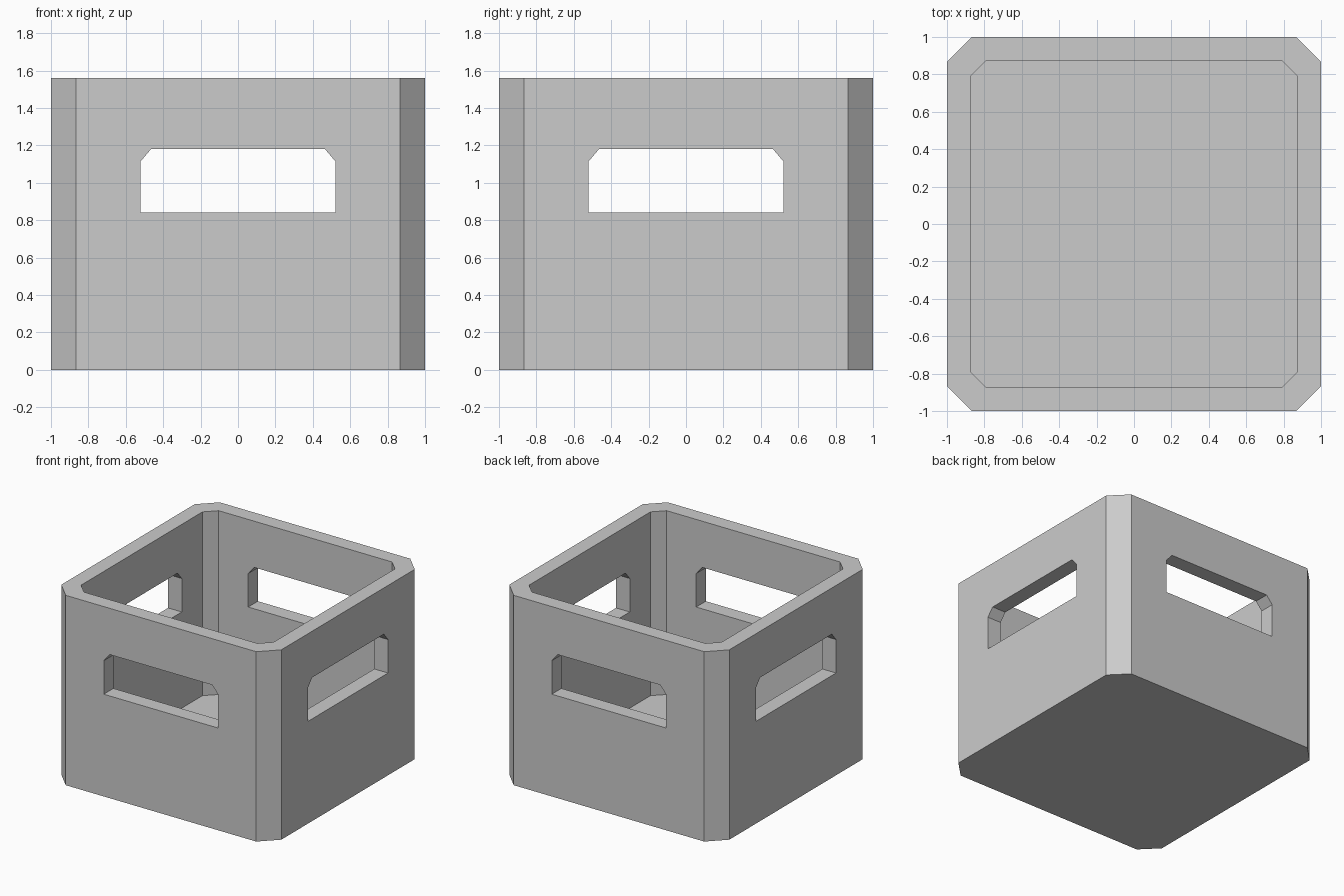
import bpy
import bmesh
from math import pi
from mathutils import Matrix

if "Cube" in bpy.data.objects:
    bpy.data.objects.remove(bpy.data.objects["Cube"])


def prism(name, profile, low, high, rot=None):
    """Extrude an XY profile from low to high along z, then rotate it."""
    bm = bmesh.new()
    face = bm.faces.new([bm.verts.new((x, y, low)) for x, y in profile])
    ext = bmesh.ops.extrude_face_region(bm, geom=[face])
    top = [v for v in ext["geom"] if isinstance(v, bmesh.types.BMVert)]
    bmesh.ops.translate(bm, verts=top, vec=(0, 0, high - low))
    if rot:
        bm.transform(rot)
    bmesh.ops.recalc_face_normals(bm, faces=bm.faces)
    mesh = bpy.data.meshes.new(name)
    bm.to_mesh(mesh)
    bm.free()
    obj = bpy.data.objects.new(name, mesh)
    bpy.context.collection.objects.link(obj)
    return obj


def octagon(r, c):
    """Square of half-width r whose cut corners start at c."""
    return [(r, -c), (r, c), (c, r), (-c, r), (-r, c), (-r, -c), (-c, -r), (c, -r)]


# Crate body
crate = prism("crate", octagon(1.0, 0.866), 0, 1.56)

# Inner cavity, leaving a thin floor
cutters = [prism("cavity_cutter", octagon(0.875, 0.788), 0.05, 1.8)]

# Hand holes through opposite walls, with clipped upper corners
hole = [(-0.52, 0.84), (0.52, 0.84), (0.52, 1.115),
        (0.465, 1.18), (-0.465, 1.18), (-0.52, 1.115)]
upright = Matrix.Rotation(pi / 2, 4, 'X')
for label, turn in (("front_back", 0), ("left_right", pi / 2)):
    cutters.append(prism(label + "_hole_cutter", hole, -1.2, 1.2,
                         Matrix.Rotation(turn, 4, 'Z') @ upright))

for cutter in cutters:
    mod = crate.modifiers.new(cutter.name, 'BOOLEAN')
    mod.operation = 'DIFFERENCE'
    mod.solver = 'EXACT'
    mod.object = cutter
    cutter.hide_render = True
    cutter.display_type = 'WIRE'
